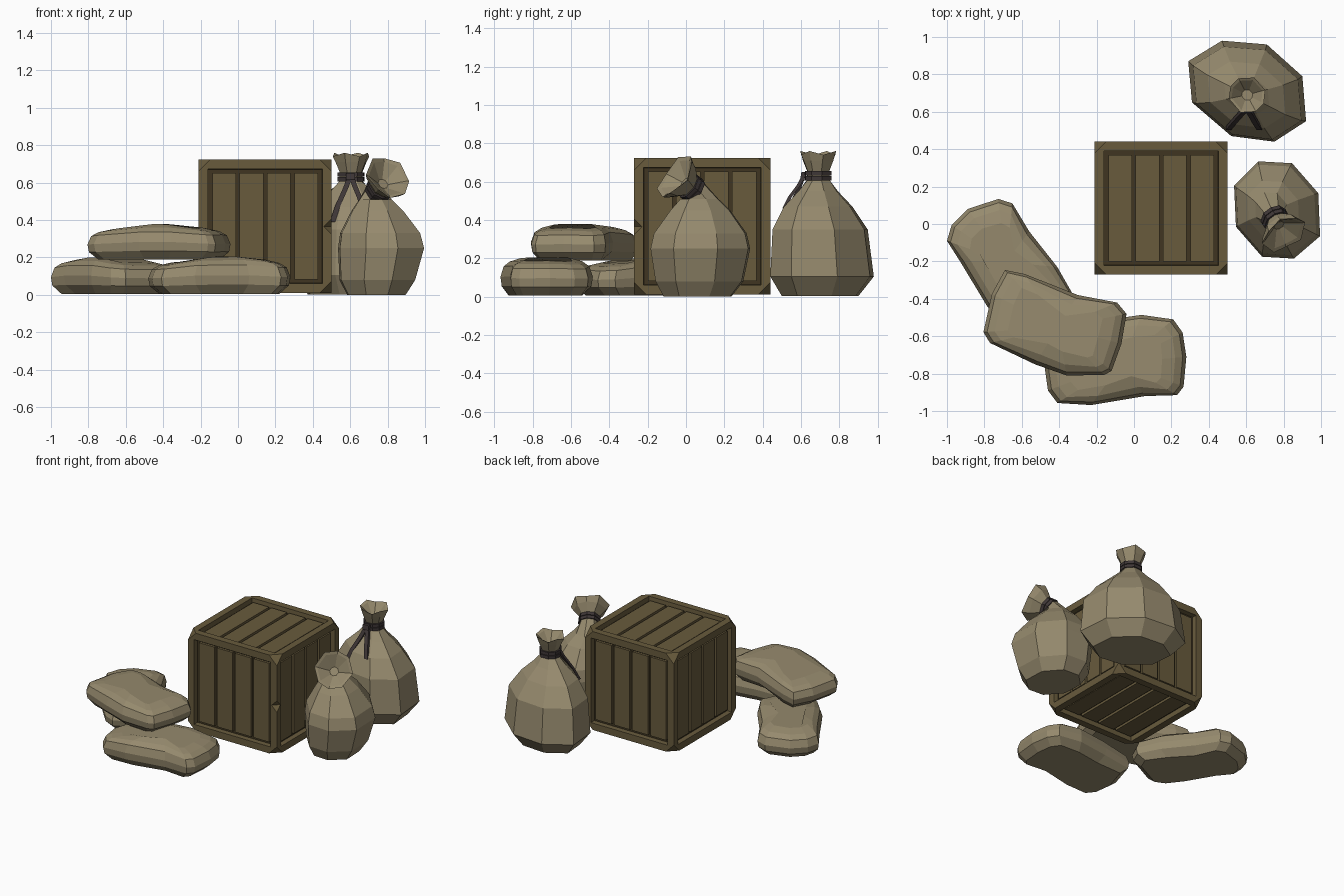
import bpy, bmesh, math
from mathutils import Vector, Matrix

if "Cube" in bpy.data.objects:
    bpy.data.objects.remove(bpy.data.objects["Cube"])


def material(name, rgb):
    m = bpy.data.materials.new(name)
    m.diffuse_color = (*rgb, 1)
    m.use_nodes = True
    m.node_tree.nodes["Principled BSDF"].inputs["Base Color"].default_value = m.diffuse_color
    return m


WOOD = material("brown wood", (0.138, 0.104, 0.046))
GAP = material("dark gap", (0.05, 0.036, 0.015))
CLOTH = material("tan sackcloth", (0.305, 0.255, 0.155))
ROPE = material("dark rope", (0.048, 0.037, 0.037))


def finish(name, bm, *mats):
    bmesh.ops.recalc_face_normals(bm, faces=bm.faces[:])
    me = bpy.data.meshes.new(name)
    bm.to_mesh(me)
    bm.free()
    for m in mats:
        me.materials.append(m)
    ob = bpy.data.objects.new(name, me)
    bpy.context.collection.objects.link(ob)
    return ob


def loft(name, rings, mat, loop=False):
    """Skin a list of point rings, capped at both ends or closed on itself."""
    bm = bmesh.new()
    vs = [[bm.verts.new(p) for p in r] for r in rings]
    n = len(vs[0])
    pairs = list(zip(vs, vs[1:])) + ([(vs[-1], vs[0])] if loop else [])
    for a, b in pairs:
        for i in range(n):
            j = (i + 1) % n
            bm.faces.new((a[i], a[j], b[j], b[i]))
    if not loop:
        bm.faces.new(vs[0])
        bm.faces.new(vs[-1])
    return finish(name, bm, mat)


# ---- crate: cube with recessed panels and cut corners
C, H = Vector((0.145, 0.085, 0.367)), 0.356
bm = bmesh.new()
bmesh.ops.create_cube(bm, size=2 * H)
panels = bm.faces[:]
bmesh.ops.inset_individual(bm, faces=panels, thickness=0.07)
bmesh.ops.inset_individual(bm, faces=panels, thickness=0.003, depth=-0.035)
for f in panels:
    f.material_index = 1
for sx in (-1, 1):
    for sy in (-1, 1):
        for sz in (-1, 1):
            s = Vector((sx, sy, sz))
            cut = bmesh.ops.bisect_plane(
                bm, geom=bm.verts[:] + bm.edges[:] + bm.faces[:],
                plane_co=s * (H - 0.021), plane_no=s.normalized(), clear_outer=True)
            edges = [g for g in cut["geom_cut"] if isinstance(g, bmesh.types.BMEdge)]
            bmesh.ops.edgeloop_fill(bm, edges=edges)
bmesh.ops.translate(bm, verts=bm.verts[:], vec=C)
crate = finish("crate_frame", bm, WOOD, GAP)

# chipped edge on the crate's front right corner
bm = bmesh.new()
bmesh.ops.create_uvsphere(bm, u_segments=4, v_segments=2, radius=0.042,
                          matrix=Matrix.Translation((0.501, -0.271, 0.365)))
chip = finish("chip_cutter", bm, WOOD)
chip.hide_render = True
chip.hide_set(True)
mod = crate.modifiers.new("chip", "BOOLEAN")
mod.operation, mod.solver, mod.object = "DIFFERENCE", "EXACT", chip

# planks in each panel
bm = bmesh.new()
X, Y, Z = Vector((1, 0, 0)), Vector((0, 1, 0)), Vector((0, 0, 1))
for n, u, v in ((X, Y, Z), (-X, Y, Z), (Y, X, Z), (-Y, X, Z), (Z, X, Y), (-Z, X, Y)):
    for k in range(4):
        p = C + n * (H - 0.028) + u * ((k - 1.5) * 0.146)
        m = Matrix((u * 0.126, v * 0.57, n * 0.02)).transposed().to_4x4()
        bmesh.ops.create_cube(bm, size=1, matrix=Matrix.Translation(p) @ m)
finish("crate_planks", bm, WOOD)


# ---- flat sacks lying down: an outline inset by height
def flat_sack(name, outline, z0, h):
    pts = [Vector(p) for p in outline]
    c = sum(pts, Vector((0, 0))) / len(pts)
    rings = []
    for inset, t in ((0.06, 0), (0.008, 0.25), (0, 0.5), (0.02, 0.78), (0.06, 0.91), (0.13, 1)):
        ring = []
        for p in pts:
            d = p - c
            q = c + d * (1 - inset / d.length)
            sag = 0.5 * t * max(0, d.length - 0.26)
            ring.append((q.x, q.y, z0 + h * t - sag * 0.4))
        rings.append(ring)
    loft(name, rings, CLOTH)


flat_sack("flat_sack_left", [(-1, -.09), (-.93, -.2), (-.785, -.44), (-.68, -.55), (-.6, -.58),
          (-.37, -.46), (-.33, -.37), (-.41, -.23), (-.56, -.04), (-.65, .11),
          (-.725, .134), (-.89, .08), (-.975, -.005)], 0.005, 0.195)
flat_sack("flat_sack_front", [(-.48, -.75), (-.46, -.89), (-.41, -.957), (-.23, -.968), (.06, -.92),
          (.23, -.915), (.265, -.87), (.28, -.71), (.26, -.58), (.21, -.51),
          (.04, -.486), (-.2, -.52), (-.42, -.55)], 0.005, 0.2)
flat_sack("flat_sack_top", [(-.69, -.246), (-.76, -.374), (-.805, -.578), (-.77, -.636), (-.53, -.75),
          (-.36, -.81), (-.16, -.807), (-.12, -.786), (-.067, -.64), (-.04, -.48),
          (-.09, -.42), (-.3, -.38), (-.585, -.267)], 0.188, 0.19)


# ---- standing sacks: eight-sided body, tied neck, open flared mouth
def standing_sack(name, outline, levels, neck, axis, mouth):
    turn = Vector((0, 0, 1)).rotation_difference(Vector(axis))
    neck = Vector(neck)

    def ring(t, r, ruffle=0):
        out = []
        for i, (x, y) in enumerate(outline):
            a = math.atan2(y, x)
            local = Vector((r * math.cos(a), r * math.sin(a), t + ruffle * (i % 2)))
            out.append(neck + turn @ local)
        return out

    body = [[(cx + s * x, cy + s * y, z) for x, y in outline] for cx, cy, z, s in levels]
    body += [ring(-0.02, 0.066), ring(0.03, 0.062), ring(0.085, mouth * 0.85),
             ring(0.115, mouth, 0.02), ring(0.11, mouth * 0.85, 0.012), ring(0.06, 0.03)]
    loft(name + "_body", body, CLOTH)
    for k, t in enumerate((-0.018, 0.008)):
        loft(f"{name}_tie_{k + 1}", [ring(t, 0.055), ring(t, 0.074), ring(t + 0.022, 0.074),
                                     ring(t + 0.022, 0.055)], ROPE, loop=True)


standing_sack("back_sack",
              [(-.14, .27), (.10, .25), (.29, .08), (.31, -.16), (.14, -.27), (-.09, -.24), (-.30, -.06), (-.32, .16)],
              [(.61, .70, .003, .74), (.61, .71, .105, 1), (.61, .70, .35, .92), (.605, .69, .47, .66),
               (.605, .69, .55, .38)],
              (.605, .69, .625), (0, 0, 1), .1)
standing_sack("right_sack",
              [(-.10, .26), (.08, .25), (.22, .09), (.23, -.14), (.09, -.26), (-.08, -.25), (-.22, -.09), (-.23, .13)],
              [(.74, .06, 0, .68), (.745, .07, .08, .88), (.765, .075, .25, 1), (.76, .075, .33, .93),
               (.745, .075, .45, .6), (.735, .07, .51, .38)],
              (.75, .035, .56), (.42, -.7, .55), .13)


# loose rope ends
def rope_end(name, path, w):
    rings = []
    for x, y, z in path:
        rings.append([(x - w, y - .008, z), (x + w, y - .008, z), (x + w, y + .012, z), (x - w, y + .012, z)])
    loft(name, rings, ROPE)


rope_end("rope_end_left", [(.6, .615, .635), (.575, .59, .57), (.535, .545, .48), (.505, .51, .39)], .014)
rope_end("rope_end_right", [(.605, .615, .635), (.625, .585, .58), (.65, .54, .52), (.67, .51, .46)], .014)
rope_end("rope_knot", [(.602, .61, .605), (.602, .605, .62), (.602, .61, .65)], .024)
